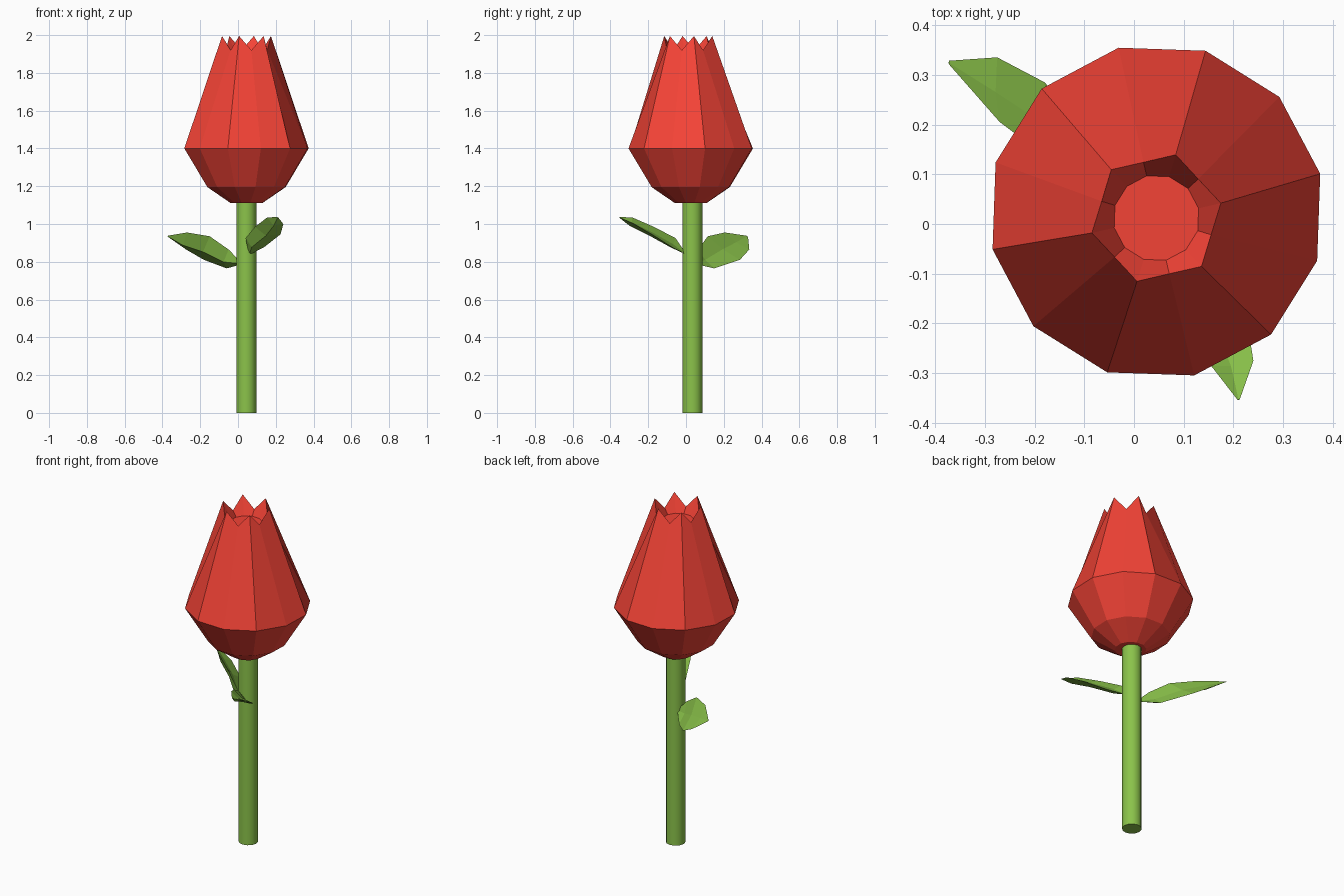
import bpy, bmesh
from math import sin, cos, radians
from mathutils import Vector

if "Cube" in bpy.data.objects:
    bpy.data.objects.remove(bpy.data.objects["Cube"])


def material(name, rgb):
    m = bpy.data.materials.new(name)
    m.diffuse_color = (*rgb, 1)
    m.use_nodes = True
    m.node_tree.nodes["Principled BSDF"].inputs["Base Color"].default_value = m.diffuse_color
    return m


RED = material("petal_red", (0.905, 0.056, 0.037))
GREEN = material("leaf_green", (0.258, 0.546, 0.069))


def loft(name, rings, mat):
    """Skin a list of equal-length point rings and cap both ends."""
    bm = bmesh.new()
    vs = [[bm.verts.new(p) for p in ring] for ring in rings]
    n = len(vs[0])
    for a, b in zip(vs, vs[1:]):
        for i in range(n):
            j = (i + 1) % n
            bm.faces.new((a[i], a[j], b[j], b[i]))
    bm.faces.new(vs[0][::-1])
    bm.faces.new(vs[-1])
    bmesh.ops.remove_doubles(bm, verts=bm.verts, dist=0.0001)
    bmesh.ops.recalc_face_normals(bm, faces=bm.faces)
    me = bpy.data.meshes.new(name)
    bm.to_mesh(me)
    bm.free()
    me.materials.append(mat)
    ob = bpy.data.objects.new(name, me)
    bpy.context.collection.objects.link(ob)
    return ob


def ring(cx, cy, even, odd, start=13, n=12):
    """Ring alternating between two (radius, z) pairs."""
    pts = []
    for i in range(n):
        a = radians(start + 360 / n * i)
        r, z = odd if i % 2 else even
        pts.append((cx + r * cos(a), cy + r * sin(a), z))
    return pts


# Stem
stem = loft("stem", [ring(0.044, 0.034, (0.053, z), (0.053, z), 0) for z in (0, 1.13)], GREEN)
stem.data.shade_smooth()
bpy.context.view_layer.objects.active = stem
stem.select_set(True)
bpy.ops.object.shade_smooth_by_angle(angle=radians(40))

# Flower head: cup, closed petals, zigzag rim and recessed centre
flower = [ring(0.045, 0.025, (r, z), (r, z)) for r, z in ((0.085, 1.11), (0.212, 1.195), (0.338, 1.40))]
flower.append(ring(0.045, 0.012, (0.133, 1.995), (0.115, 1.92)))
flower.append(ring(0.045, 0.012, (0.087, 1.89), (0.087, 1.89)))
loft("flower_head", flower, RED)


# Leaves: two edges with a folded midrib between them
def leaf(name, base, tip, edges):
    base, tip = Vector(base), Vector(tip)
    rings = [[base] * 4]
    for e1, e2 in edges:
        e1, e2 = Vector(e1), Vector(e2)
        n = (tip - base).cross(e1 - e2).normalized()
        if n.z < 0:
            n = -n
        mid = (e1 + e2) / 2
        rings.append([e1, mid - 0.010 * n, e2, mid - 0.034 * n])
    rings.append([tip] * 4)
    # degenerate ends are replaced by tiny rings so the loft stays clean
    for k, c in ((0, base), (-1, tip)):
        near = rings[1 if k == 0 else -2]
        m = sum(near, Vector()) / 4
        rings[k] = [c + (p - m) * 0.06 for p in near]
    loft(name, rings, GREEN)


leaf("left_leaf", (0.02, 0.05, 0.79), (-0.372, 0.324, 0.935), [
    ((-0.06, 0.15, 0.765), (-0.05, 0.065, 0.865)),
    ((-0.18, 0.285, 0.81), (-0.15, 0.115, 0.935)),
    ((-0.275, 0.335, 0.865), (-0.27, 0.205, 0.955)),
])
leaf("right_leaf", (0.06, 0.0, 0.84), (0.21, -0.353, 1.035), [
    ((0.135, -0.07, 0.875), (0.04, -0.055, 0.925)),
    ((0.225, -0.18, 0.945), (0.09, -0.17, 0.985)),
    ((0.24, -0.275, 1.0), (0.155, -0.285, 1.035)),
])
